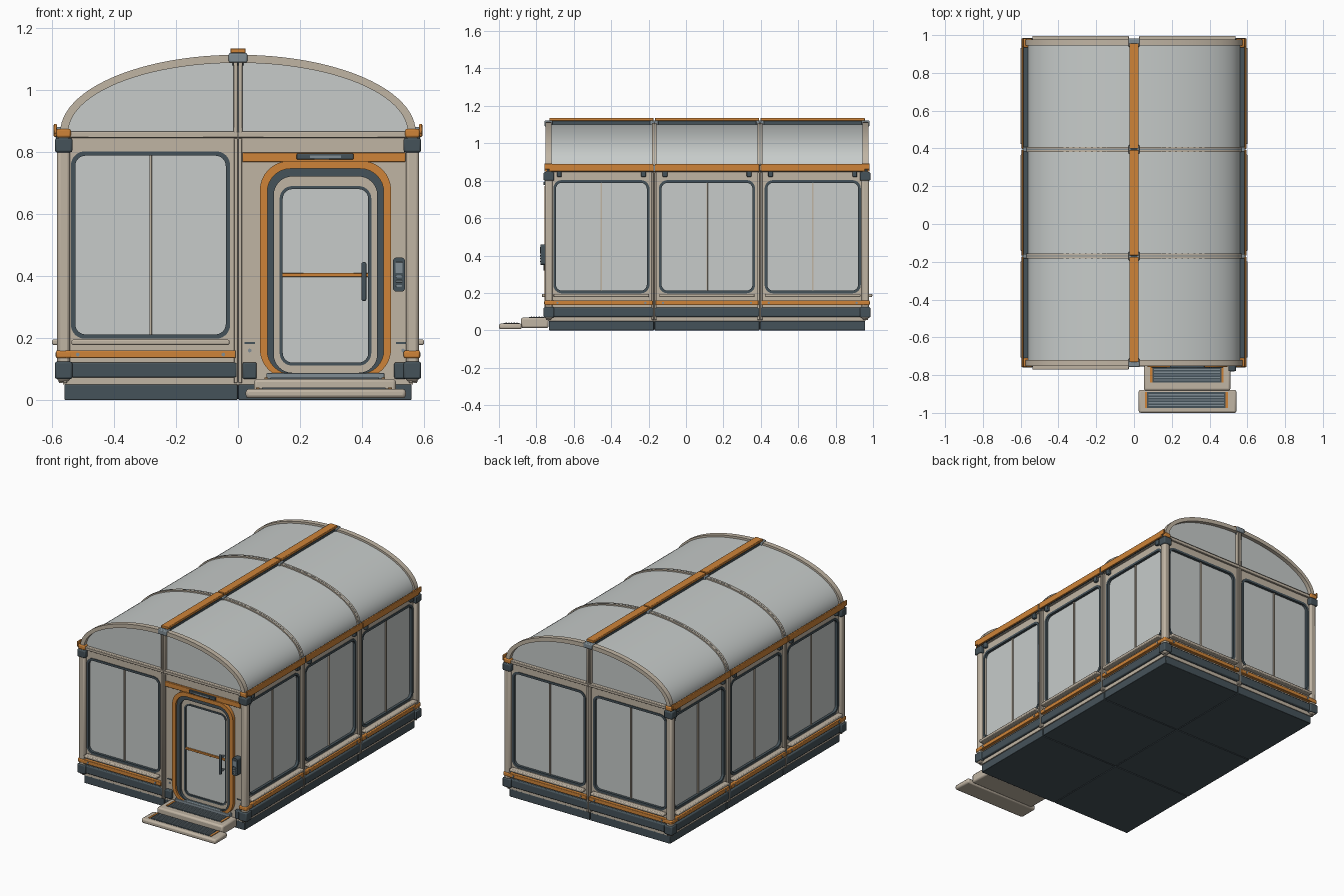
import bpy, bmesh, math
from mathutils import Matrix

cube = bpy.data.objects.get("Cube")
if cube:
    bpy.data.objects.remove(cube, do_unlink=True)


def material(name, r, g, b):
    m = bpy.data.materials.new(name)
    m.use_nodes = True
    m.diffuse_color = (r, g, b, 1)
    m.node_tree.nodes["Principled BSDF"].inputs["Base Color"].default_value = (r, g, b, 1)
    return m


BEIGE = material("warm beige", 0.53, 0.46, 0.37)
ORANGE = material("orange", 0.62, 0.23, 0.04)
SLATE = material("dark slate", 0.06, 0.085, 0.10)
GLASS = material("pale glass", 0.57, 0.60, 0.59)
STEEL = material("steel grey", 0.22, 0.27, 0.30)
WORLD = Matrix.Identity(4)

MOD = 0.565                      # module size
HALF = MOD / 2
FRONT, BACK = -0.735, 0.96       # wall planes
JOINTS = [FRONT + MOD * i for i in range(4)]
CENTRES = [j + HALF for j in JOINTS[:3]]


def finish(name, bm, mat, bevel=0.0):
    bmesh.ops.recalc_face_normals(bm, faces=bm.faces)
    mesh = bpy.data.meshes.new(name)
    bm.to_mesh(mesh)
    bm.free()
    mesh.materials.append(mat)
    ob = bpy.data.objects.new(name, mesh)
    bpy.context.collection.objects.link(ob)
    if bevel:
        mod = ob.modifiers.new("soft edges", 'BEVEL')
        mod.width, mod.segments = bevel, 2
    bpy.ops.object.select_all(action='DESELECT')
    ob.select_set(True)
    bpy.context.view_layer.objects.active = ob
    bpy.ops.object.shade_smooth_by_angle(angle=math.radians(35))
    return ob


def box(name, mat, x, y, z, M=WORLD, bevel=0.003):
    bm = bmesh.new()
    bmesh.ops.create_cube(bm, size=1)
    for v in bm.verts:
        for i, (a, b) in enumerate((x, y, z)):
            v.co[i] = (a + b) / 2 + v.co[i] * (b - a)
    bm.transform(M)
    return finish(name, bm, mat, bevel)


def rounded(u0, u1, z0, z1, r, steps=8):
    """Rounded rectangle outline."""
    pts = []
    for k, (cx, cz) in enumerate(((u1 - r, z1 - r), (u0 + r, z1 - r), (u0 + r, z0 + r), (u1 - r, z0 + r))):
        for i in range(steps + 1):
            a = math.pi / 2 * (k + i / steps)
            pts.append((cx + r * math.cos(a), cz + r * math.sin(a)))
    return pts


def vault(a, b, z=0.865, steps=48):
    """Half ellipse outline."""
    return [(a * math.cos(math.pi * i / steps), z + b * math.sin(math.pi * i / steps)) for i in range(steps + 1)]


def plate(name, mat, outline, y, M=WORLD):
    bm = bmesh.new()
    near, far = [[bm.verts.new((u, d, z)) for u, z in outline] for d in y]
    bm.faces.new(near)
    bm.faces.new(far)
    for i in range(len(near)):
        bm.faces.new((near[i - 1], near[i], far[i], far[i - 1]))
    bm.transform(M)
    return finish(name, bm, mat)


def ring(name, mat, outer, inner, y, M=WORLD):
    bm = bmesh.new()
    loops = [[bm.verts.new((u, d, z)) for u, z in o]
             for o, d in ((outer, y[0]), (outer, y[1]), (inner, y[1]), (inner, y[0]))]
    for k in range(4):
        p, q = loops[k], loops[(k + 1) % 4]
        for i in range(len(p)):
            bm.faces.new((p[i - 1], p[i], q[i], q[i - 1]))
    bm.transform(M)
    return finish(name, bm, mat)


def bay_matrix(x, y, turn):
    return Matrix.Translation((x, y, 0)) @ Matrix.Rotation(math.radians(turn), 4, 'Z')


def bolt(name, u, z, y, M, r=0.006):
    plate(name, STEEL, rounded(u - r, u + r, z - r, z + r, r * 0.99, 3), (y - 0.003, y), M)


def bay_edges(M):
    for s in (-1, 1):
        c = s * 0.275
        box("bay_stile", BEIGE, (c - 0.006, c + 0.006), (-0.014, 0), (0.055, 0.845), M)
    box("bay_header", BEIGE, (-HALF, HALF), (-0.012, 0.02), (0.847, 0.867), M)


def window_bay(M, clips):
    opening = (-0.257, 0.257, 0.198, 0.803, 0.045)
    ring("wall_panel", BEIGE, rounded(-HALF, HALF, 0.05, 0.85, 0.001), rounded(*opening), (0, 0.03), M)
    ring("window_gasket", SLATE, rounded(*opening), rounded(-0.243, 0.243, 0.212, 0.789, 0.033), (-0.004, 0.03), M)
    plate("window_glass", GLASS, rounded(-0.246, 0.246, 0.209, 0.792, 0.035), (0.012, 0.02), M)
    box("window_mullion", BEIGE, (-0.004, 0.004), (0.004, 0.014), (0.21, 0.79), M, 0.001)
    box("guard_rail", BEIGE, (-0.255, 0.255), (-0.036, 0), (0.178, 0.195), M, 0.005)
    box("orange_band", ORANGE, (-0.275, 0.275), (-0.022, 0), (0.135, 0.16), M)
    box("bumper_beam", SLATE, (-0.279, 0.279), (-0.016, 0.02), (0.072, 0.122), M, 0.006)
    for s in (-1, 1):
        bolt("band_bolt", s * 0.235, 0.147, -0.022, M)
        if clips:
            box("eave_clip", SLATE, (s * 0.225 - 0.013, s * 0.225 + 0.013), (-0.022, 0), (0.82, 0.852), M, 0.005)
    bay_edges(M)


def door_bay(M):
    opening = (-0.198, 0.198, 0.08, 0.757, 0.085)
    ring("door_wall", BEIGE, rounded(-HALF, HALF, 0.05, 0.85, 0.001), rounded(*opening), (0, 0.04), M)
    ring("door_surround", ORANGE, rounded(-0.212, 0.212, 0.07, 0.772, 0.095),
         rounded(-0.188, 0.188, 0.085, 0.747, 0.075), (-0.022, 0.02), M)
    ring("door_tunnel", SLATE, rounded(-0.19, 0.19, 0.083, 0.749, 0.077),
         rounded(-0.167, 0.167, 0.088, 0.722, 0.06), (-0.01, 0.04), M)
    ring("door_leaf", BEIGE, rounded(-0.169, 0.169, 0.086, 0.724, 0.06),
         rounded(-0.147, 0.147, 0.112, 0.69, 0.04), (0.008, 0.03), M)
    ring("door_gasket", SLATE, rounded(-0.148, 0.148, 0.111, 0.691, 0.041),
         rounded(-0.138, 0.138, 0.121, 0.681, 0.031), (0.004, 0.03), M)
    plate("door_glass", GLASS, rounded(-0.14, 0.14, 0.119, 0.683, 0.033), (0.015, 0.025), M)
    box("door_bar", ORANGE, (-0.14, 0.14), (0.006, 0.016), (0.398, 0.41), M, 0.001)
    # Pull handle on two stand-offs
    box("door_handle", SLATE, (0.116, 0.132), (-0.028, -0.014), (0.32, 0.445), M, 0.005)
    for z in (0.335, 0.42):
        box("handle_mount", STEEL, (0.118, 0.13), (-0.018, 0.012), (z, z + 0.012), M)
    box("door_sill", STEEL, (-0.19, 0.19), (-0.025, 0.03), (0.066, 0.088), M)
    # Head band with a display
    box("head_band", ORANGE, (-0.268, 0.258), (-0.014, 0), (0.768, 0.8), M)
    box("display", SLATE, (-0.093, 0.09), (-0.026, 0), (0.776, 0.796), M)
    box("display_strip", STEEL, (-0.05, 0.05), (-0.028, -0.024), (0.782, 0.79), M, 0)
    # Entry keypad
    plate("keypad", SLATE, rounded(0.218, 0.257, 0.35, 0.46, 0.012), (-0.042, 0), M)
    box("keypad_screen", STEEL, (0.226, 0.249), (-0.045, -0.04), (0.41, 0.445), M, 0.001)
    for z in (0.365, 0.38, 0.395):
        box("keypad_button", STEEL, (0.228, 0.247), (-0.045, -0.04), (z, z + 0.007), M, 0.001)
    # Short bumper ends either side of the door
    for a, b in ((-0.268, -0.222), (0.222, 0.279)):
        box("bumper_end", SLATE, (a, b), (-0.02, 0.01), (0.068, 0.122), M, 0.006)
        box("wall_slot", SLATE, (a + 0.006, a + 0.04), (-0.003, 0.002), (0.181, 0.188), M, 0)
        bolt("wall_bolt", (a + b) / 2, 0.16, 0, M)
    bay_edges(M)


# Walls
window_bay(bay_matrix(-HALF, FRONT, 0), False)
door_bay(bay_matrix(HALF, FRONT, 0))
for s in (-1, 1):
    window_bay(bay_matrix(s * HALF, BACK, 180), False)
    for cy in CENTRES:
        window_bay(bay_matrix(s * MOD, cy, s * 90), True)

# Floor modules
box("floor_deck", BEIGE, (-0.55, 0.55), (FRONT + 0.012, BACK - 0.012), (0.045, 0.068))
box("floor_core", SLATE, (-0.54, 0.54), (FRONT + 0.02, BACK - 0.02), (0.004, 0.05))
for s in (-1, 1):
    for cy in CENTRES:
        x = sorted((s * 0.002, s * 0.56))
        box("floor_module", SLATE, x, (cy - HALF + 0.002, cy + HALF - 0.002), (0, 0.05))

# Corner posts
for sx in (-1, 1):
    for wall, sy in ((FRONT, -1), (BACK, 1)):
        def corner(name, mat, inner, outer, z, bevel=0.006):
            box(name, mat, sorted((sx * (MOD - inner), sx * (MOD + outer))),
                sorted((wall - sy * inner, wall + sy * outer)), z, WORLD, bevel)
        corner("corner_post", BEIGE, 0.022, 0.019, (0.06, 0.85), 0.01)
        corner("corner_foot", SLATE, 0.03, 0.026, (0.068, 0.124))
        corner("corner_collar", ORANGE, 0.03, 0.023, (0.135, 0.16))
        corner("corner_cap", SLATE, 0.03, 0.026, (0.8, 0.846))
        corner("corner_bracket", ORANGE, 0.025, 0.022, (0.848, 0.876))

# Eaves: gutter with an outer lip
for s in (-1, 1):
    box("gutter", SLATE, sorted((s * 0.55, s * 0.588)), (FRONT - 0.01, BACK + 0.01), (0.85, 0.87))
    for cy in CENTRES:
        y = (cy - HALF + 0.003, cy + HALF - 0.003)
        box("eave_lip", ORANGE, sorted((s * 0.585, s * 0.595)), y, (0.85, 0.89))
    for y in JOINTS[1:3]:
        box("eave_joint", STEEL, sorted((s * 0.56, s * 0.59)), (y - 0.012, y + 0.012), (0.848, 0.882))
    for wall, sy in ((FRONT, -1), (BACK, 1)):
        box("eave_end", ORANGE, sorted((s * 0.585, s * 0.595)),
            sorted((wall - sy * 0.02, wall + sy * 0.022)), (0.86, 0.892))

# Vaulted roof with ribs
plate("glazed_vault", GLASS, vault(0.562, 0.237), (FRONT + 0.008, BACK - 0.008))
for i, y in enumerate(JOINTS):
    end = i in (0, 3)
    a, b, half = (0.574, 0.25, 0.016) if end else (0.570, 0.245, 0.013)
    ring("roof_rib", BEIGE, vault(a, b), vault(a - 0.026, b - 0.026), (y - half, y + half))
    if not end:
        ring("rib_seam", STEEL, vault(a + 0.001, b + 0.001), vault(a - 0.02, b - 0.02), (y - 0.002, y + 0.002))
    box("ridge_bracket", STEEL, (-0.03, 0.03), (y - 0.022, y + 0.022), (1.09, 1.121), WORLD, 0.005)
for cy in CENTRES:
    box("ridge_cap", ORANGE, (-0.025, 0.025), (cy - HALF + 0.004, cy + HALF - 0.004), (1.12, 1.136))
box("ridge_spine", SLATE, (-0.018, 0.018), (FRONT, BACK), (1.08, 1.122))

# Gable posts
for wall, sy in ((FRONT, -1), (BACK, 1)):
    for s in (-1, 1):
        box("gable_post", BEIGE, sorted((s * 0.002, s * 0.014)),
            sorted((wall - sy * 0.02, wall + sy * 0.012)), (0.86, 1.1))


# Entry steps with grated treads
def step(x, y, z, tread_x, tread_y):
    box("step_body", BEIGE, x, y, z, WORLD, 0.01)
    top = z[1]
    box("step_tread", SLATE, tread_x, tread_y, (top - 0.005, top + 0.002), WORLD, 0)
    for e in (tread_x[0], tread_x[1] - 0.012):
        box("tread_end", ORANGE, (e, e + 0.012), tread_y, (top - 0.004, top + 0.004), WORLD, 0)
    pitch = (tread_y[1] - tread_y[0]) / 6
    for i in range(1, 6):
        c = tread_y[0] + pitch * i
        box("tread_slat", STEEL, (tread_x[0] + 0.02, tread_x[1] - 0.02), (c - 0.003, c + 0.003),
            (top, top + 0.005), WORLD, 0)


step((0.025, 0.542), (-1.0, -0.878), (0.006, 0.036), (0.058, 0.497), (-0.975, -0.89))
step((0.052, 0.51), (-0.882, FRONT), (0.012, 0.068), (0.085, 0.475), (-0.84, -0.757))
